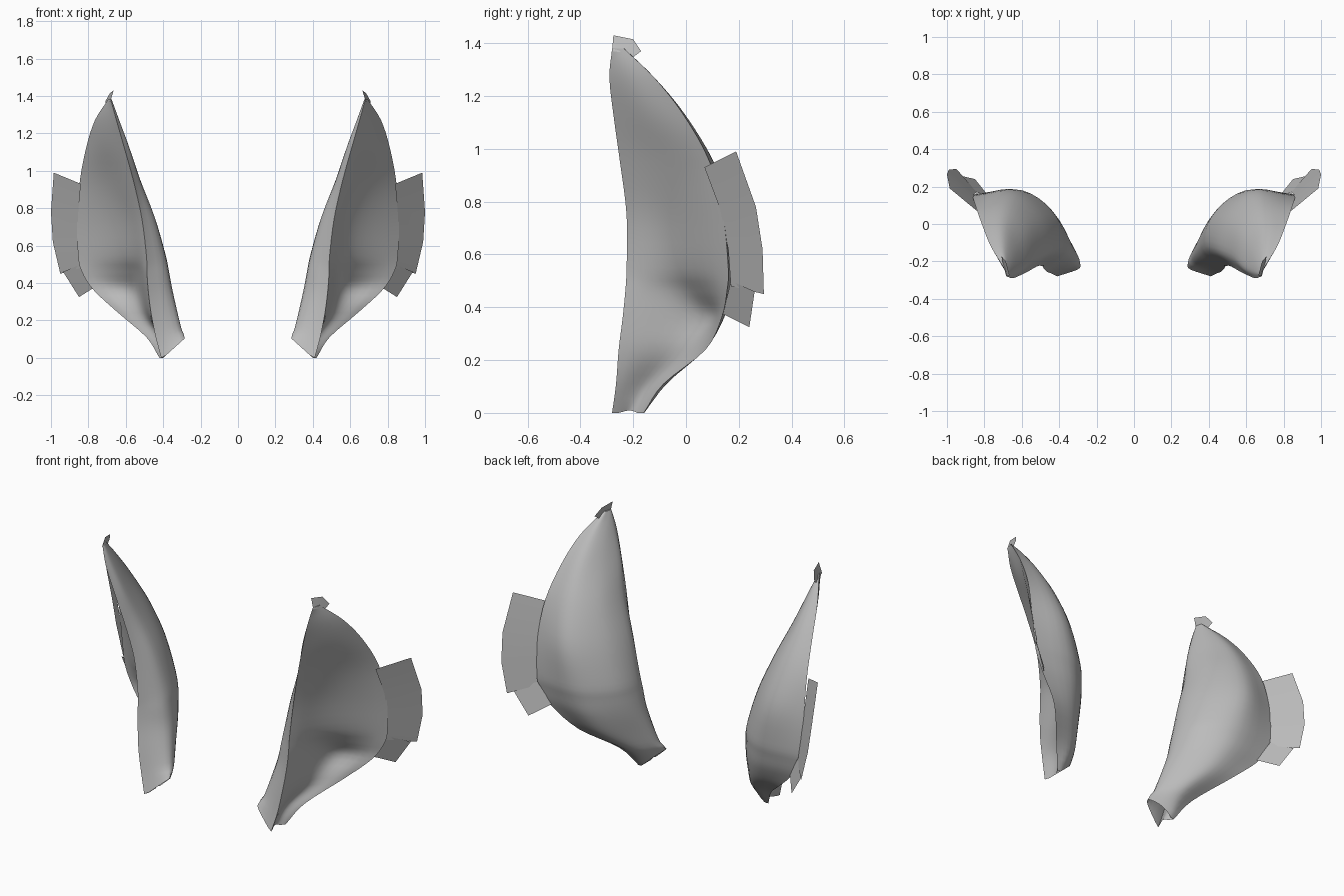
import bpy, bmesh, math
from mathutils import Vector

cube = bpy.data.objects.get("Cube")
if cube:
    bpy.data.objects.remove(cube)

# One plain grey for everything
grey = bpy.data.materials.new("plain grey")
grey.use_nodes = True
grey.diffuse_color = (0.5, 0.5, 0.5, 1)
grey.node_tree.nodes["Principled BSDF"].inputs["Base Color"].default_value = (0.5, 0.5, 0.5, 1)


def spline(points, steps):
    """Smooth curve through every point, with the ends kept."""
    pts = [Vector(p) for p in points]
    pts = [pts[0] * 2 - pts[1]] + pts + [pts[-1] * 2 - pts[-2]]
    out = []
    for i in range(1, len(pts) - 2):
        a, b, c, d = pts[i - 1:i + 3]
        for k in range(steps):
            t = k / steps
            out.append(0.5 * (2 * b + (c - a) * t + (2 * a - 5 * b + 4 * c - d) * t * t
                              + (3 * b - a - 3 * c + d) * t ** 3))
    out.append(pts[-2])
    return out


def finish(bm, name):
    """Make a mirrored pair from the half built on +x."""
    me = bpy.data.meshes.new(name)
    bm.to_mesh(me)
    bm.free()
    me.materials.append(grey)
    ob = bpy.data.objects.new(name, me)
    bpy.context.collection.objects.link(ob)
    ob.modifiers.new("mirror", 'MIRROR').use_mirror_merge = False
    bpy.ops.object.select_all(action='DESELECT')
    ob.select_set(True)
    bpy.context.view_layer.objects.active = ob
    bpy.ops.object.shade_smooth_by_angle(angle=math.radians(45))


# Shell sections: height, then x,y of front lip, inner side, shoulder, back, outer rim, hollow
SECTIONS = [
    (0.00, .41, -.28, .29, -.235, .315, -.18, .365, -.155, .42, -.16, .39, -.21),
    (0.11, .44, -.265, .30, -.21, .325, -.13, .39, -.075, .49, -.085, .42, -.15),
    (0.24, .465, -.255, .328, -.17, .365, -.05, .48, .06, .64, .075, .51, -.04),
    (0.36, .48, -.24, .355, -.14, .39, .005, .54, .135, .77, .135, .56, .06),
    (0.46, .487, -.23, .373, -.13, .41, .035, .575, .165, .835, .155, .575, .01),
    (0.55, .49, -.225, .39, -.12, .43, .05, .60, .18, .855, .16, .60, -.03),
    (0.75, .515, -.225, .445, -.13, .49, .04, .65, .175, .86, .14, .63, -.06),
    (0.95, .56, -.25, .522, -.16, .56, -.01, .68, .10, .845, .09, .69, -.08),
    (1.13, .61, -.275, .583, -.22, .62, -.10, .70, -.01, .81, -.01, .715, -.15),
    (1.27, .65, -.29, .635, -.25, .655, -.18, .70, -.125, .765, -.12, .71, -.21),
    (1.38, .68, -.28, .675, -.27, .678, -.255, .685, -.235, .695, -.235, .687, -.255),
]

# Hollow curved shell, lofted from the sections
tracks = [spline([(s[i], s[i + 1], s[0]) for s in SECTIONS], 4) for i in range(1, 13, 2)]
bm = bmesh.new()
rings = []
for lip, inner, shoulder, back, rim, hollow in zip(*tracks):
    outside = spline([lip, inner, shoulder, back, rim], 5)
    inside = spline([rim, hollow, lip], 6)
    ring = []
    for p in outside[:-1] + inside[:-1]:
        # The foot is cut at a slant, rising toward the middle
        p.z += max(0, 0.40 - p.x) * 0.9 * max(0, 1 - p.z / 0.15)
        ring.append(bm.verts.new(p))
    rings.append(ring)
n = len(rings[0])
for a, b in zip(rings, rings[1:]):
    for i in range(n):
        j = (i + 1) % n
        bm.faces.new((a[i], a[j], b[j], b[i]))
bm.faces.new(rings[-1])
bmesh.ops.recalc_face_normals(bm, faces=bm.faces)
finish(bm, "curved_shell")


# Thin flaps made of an outer edge joined to a root edge
def flap(name, root, edge):
    bm = bmesh.new()
    r = [bm.verts.new(p) for p in root]
    e = [bm.verts.new(p) for p in edge]
    for i in range(len(r) - 1):
        bm.faces.new((r[i], e[i], e[i + 1], r[i + 1]))
    finish(bm, name)


flap("side_flap",
     [(.84, .07, .93), (.855, .13, .77), (.855, .16, .62), (.84, .17, .48)],
     [(.985, .19, .99), (1.0, .265, .78), (.99, .29, .62), (.95, .295, .45)])
flap("lower_flap",
     [(.84, .17, .50), (.77, .14, .375)],
     [(.935, .26, .46), (.85, .24, .325)])
flap("tip_flap",
     [(.683, -.28, 1.37), (.695, -.235, 1.365), (.70, -.21, 1.34)],
     [(.665, -.275, 1.43), (.685, -.20, 1.415), (.71, -.17, 1.37)])
